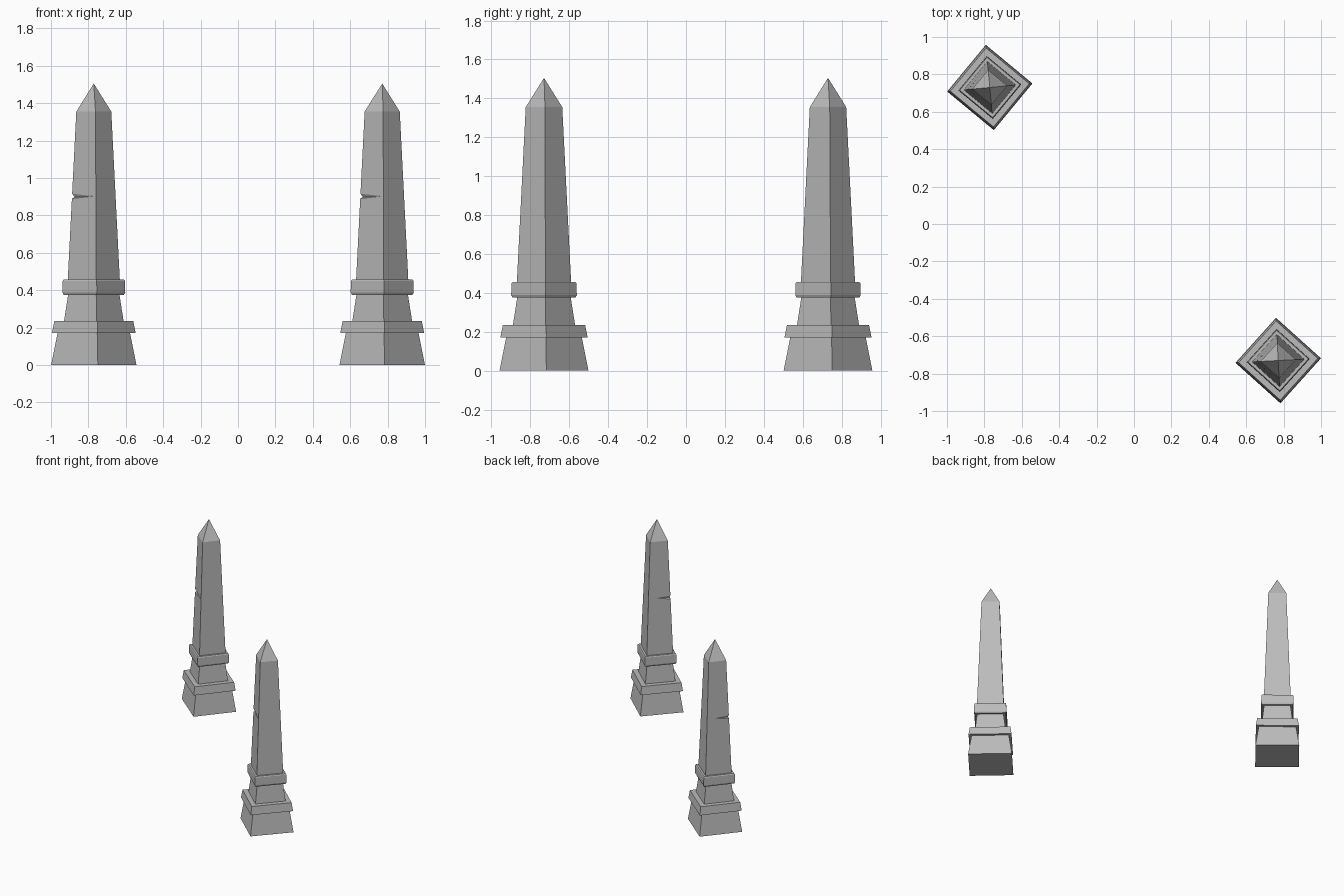
import bpy, bmesh
from math import sin, cos, radians
from mathutils import Vector

if "Cube" in bpy.data.objects:
    bpy.data.objects.remove(bpy.data.objects["Cube"], do_unlink=True)

stone = bpy.data.materials.new("grey stone")
stone.use_nodes = True
STONE = (0.5, 0.5, 0.5, 1)
stone.diffuse_color = STONE
stone.node_tree.nodes["Principled BSDF"].inputs["Base Color"].default_value = STONE


def ring(bm, radius, z):
    """Square ring given by its corner radius; corners lie on the axes."""
    return [bm.verts.new((radius * cos(radians(a)), radius * sin(radians(a)), z))
            for a in range(0, 360, 90)]


def finish(bm, name, place, turn):
    bmesh.ops.recalc_face_normals(bm, faces=bm.faces)
    mesh = bpy.data.meshes.new(name)
    bm.to_mesh(mesh)
    bm.free()
    mesh.materials.append(stone)
    obj = bpy.data.objects.new(name, mesh)
    obj.location = (*place, 0)
    obj.rotation_euler.z = radians(turn)
    bpy.context.collection.objects.link(obj)


def block(name, profile, place, turn):
    """Closed square block stacked from (corner radius, height) pairs."""
    bm = bmesh.new()
    rings = [ring(bm, r, z) for r, z in profile]
    for low, high in zip(rings, rings[1:]):
        for i in range(4):
            j = (i + 1) % 4
            bm.faces.new((low[i], low[j], high[j], high[i]))
    bm.faces.new(rings[0][::-1])
    bm.faces.new(rings[-1])
    finish(bm, name, place, turn)


def shaft(name, place, turn):
    """Tapered shaft with a pointed cap and a crack around one corner."""
    bm = bmesh.new()
    low, high = ring(bm, 0.14, 0.45), ring(bm, 0.094, 1.355)
    apex = bm.verts.new((0, 0, 1.505))
    bm.faces.new(low[::-1])
    for i in range(4):
        bm.faces.new((high[i], high[(i + 1) % 4], apex))

    def on_edge(i, z):
        return low[i].co.lerp(high[i].co, (z - 0.45) / 0.905)

    # crack opening on the corner
    corner = 2
    lip_top = bm.verts.new(on_edge(corner, 0.916))
    lip_low = bm.verts.new(on_edge(corner, 0.890))
    groove = bm.verts.new(on_edge(corner, 0.898) + Vector((0.014, 0, 0)))
    for other, reach in ((3, 0.9), (1, 0.7)):
        tip = bm.verts.new(on_edge(corner, 0.903).lerp(on_edge(other, 0.903), reach))
        bm.faces.new((low[corner], lip_low, tip, lip_top,
                      high[corner], high[other], low[other]))
        bm.faces.new((lip_low, groove, tip))
        bm.faces.new((groove, lip_top, tip))
    # whole sides
    for a, b in ((0, 1), (3, 0)):
        bm.faces.new((low[a], low[b], high[b], high[a]))
    finish(bm, name, place, turn)


PARTS = {
    "base": [(0.229, 0), (0.195, 0.17)],
    "base_ledge": [(0.225, 0.17), (0.212, 0.235)],
    "neck": [(0.16, 0.235), (0.138, 0.375)],
    "collar": [(0.161, 0.375), (0.169, 0.388), (0.167, 0.45), (0.161, 0.457)],
}

for side, place, turn in (("right", (-0.771, 0.73), 5.4), ("left", (0.771, -0.73), 3)):
    for part, profile in PARTS.items():
        block(f"{side}_obelisk_{part}", profile, place, turn)
    shaft(f"{side}_obelisk_shaft", place, turn)
